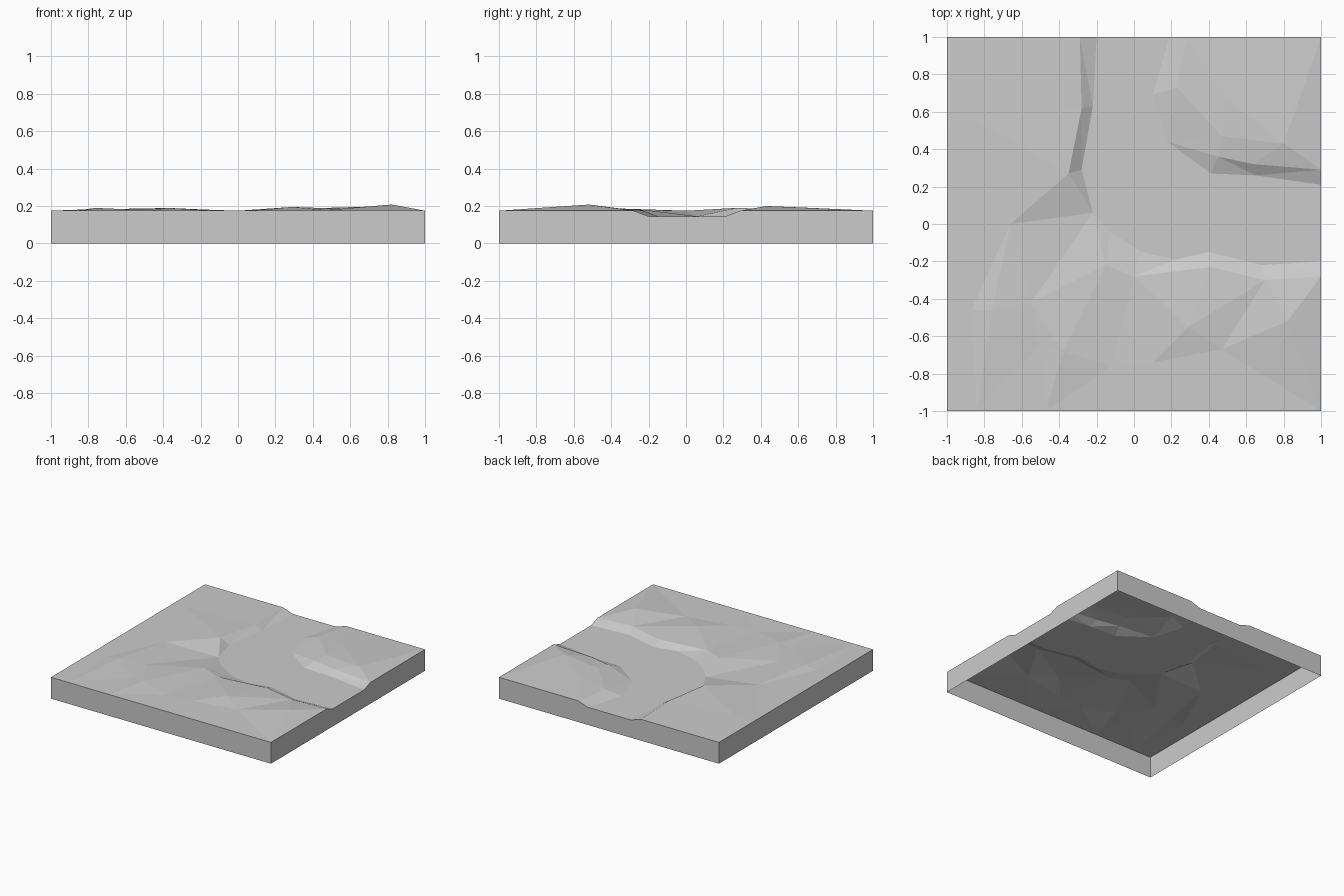
import bpy
import bmesh
from mathutils import Vector
from mathutils.geometry import delaunay_2d_cdt

if "Cube" in bpy.data.objects:
    bpy.data.objects.remove(bpy.data.objects["Cube"], do_unlink=True)

UNIT = 100  # plan positions and heights are given in hundredths
PLAIN = 17.5
BED = 14.5

# Single stone colour
stone = bpy.data.materials.new("stone_grey")
stone.use_nodes = True
stone_colour = (0.6, 0.6, 0.6, 1)
stone.diffuse_color = stone_colour
stone.node_tree.nodes["Principled BSDF"].inputs["Base Color"].default_value = stone_colour

heights = {}
creases = []


def add_points(height, points):
    """Register plan points that share one height."""
    for point in points:
        heights[point] = height


def add_crease(points):
    """Force triangle edges along a line of registered points."""
    creases.extend(zip(points, points[1:]))


# Tile border: corners and where slopes meet the rim
corners = [(-100, -100), (100, -100), (100, 100), (-100, 100)]
add_points(PLAIN, corners)
add_points(PLAIN, [(-66, 100), (-100, 53), (-47, -100), (20, -100),
                   (100, -58), (71, 100), (-84, -100)])

# Sunken channel: the foot of each bank
outer_foot = [(-20, 100), (-22, 63), (-28, 29), (-22, 6), (-13, -4), (4, -15),
              (22, -19), (40, -15), (68, -22), (100, -20)]
inner_foot = [(19, 100), (10, 69), (18, 44), (41, 27), (65, 26), (100, 21)]

# Channel: the brow of each bank
outer_brow = [(-29, 100), (-28, 62), (-35, 27), (-66, 0)]
lower_brow = [(-15, -22), (0, -28), (41, -23), (70, -30), (100, -28)]
inner_brow = [(28, 100), (23, 73), (47, 47), (45, 36), (64, 32), (100, 29)]

for foot in (outer_foot, inner_foot):
    add_points(BED, foot)
    add_crease(foot)
for brow in (outer_brow, lower_brow, inner_brow):
    add_points(PLAIN, brow)
    add_crease(brow)

# Raised and lowered ground
add_points(18, [(-28, 62), (-15, -22), (-55, -42), (-87, 57), (64, 32), (70, -30)])
add_points(17.8, [(-50, -65), (10, -74), (47, -67), (23, 73), (45, 36)])
add_points(19, [(-35, 27), (-76, -46), (-38, -68), (50, 67), (47, 47)])
add_points(PLAIN, [(-87, -46), (-12, -76)])
add_points(19.5, [(29, -55)])
add_points(20, [(80, 43)])
add_points(20.8, [(82, -52)])

# Ridge and valley lines
for line in (
    [(-66, 0), (-22, 6)],
    [(-66, 0), (-76, -46), (-84, -100)],
    [(-66, 0), (-87, -46)],
    [(-55, -42), (-22, 6)],
    [(-15, -22), (-38, -68), (-47, -100)],
    [(-47, -100), (-12, -76), (20, -100)],
    [(0, -28), (-12, -76), (10, -74), (29, -55), (70, -30)],
    [(47, -67), (70, -30), (82, -52), (47, -67)],
    [(82, -52), (100, -58)],
    [(-66, 100), (-87, 57), (-100, 53)],
    [(64, 32), (80, 43), (100, 29)],
    [(80, 43), (100, 100)],
    [(47, 47), (50, 67), (71, 100)],
):
    add_crease(line)

# Triangulate the plan
plan = list(heights)
number = {point: i for i, point in enumerate(plan)}
edges = [(number[a], number[b]) for a, b in creases]
flat, _, faces, origins, _, _ = delaunay_2d_cdt(
    [Vector(point) for point in plan], edges, [], 0, 0.01)


def make_object(name, bm):
    mesh = bpy.data.meshes.new(name)
    bm.to_mesh(mesh)
    bm.free()
    mesh.materials.append(stone)
    obj = bpy.data.objects.new(name, mesh)
    bpy.context.collection.objects.link(obj)
    return obj


# Faceted ground surface
ground = bmesh.new()
verts = []
for position, origin in zip(flat, origins):
    height = heights[plan[origin[0]]] if origin else PLAIN
    verts.append(ground.verts.new((position.x / UNIT, position.y / UNIT, height / UNIT)))
for face in faces:
    ground.faces.new([verts[i] for i in face])
bmesh.ops.recalc_face_normals(ground, faces=ground.faces)
if sum(face.normal.z for face in ground.faces) < 0:
    bmesh.ops.reverse_faces(ground, faces=ground.faces)

# Side walls drop from the rim, leaving the underside open
walls = bmesh.new()
for edge in ground.edges:
    if edge.is_boundary:
        loop = edge.link_loops[0]
        start, end = loop.vert.co, loop.link_loop_next.vert.co
        corners_3d = [end, start, Vector((start.x, start.y, 0)), Vector((end.x, end.y, 0))]
        walls.faces.new([walls.verts.new(co) for co in corners_3d])
bmesh.ops.remove_doubles(walls, verts=walls.verts, dist=0.0001)

make_object("ground_surface", ground)
make_object("side_walls", walls)
